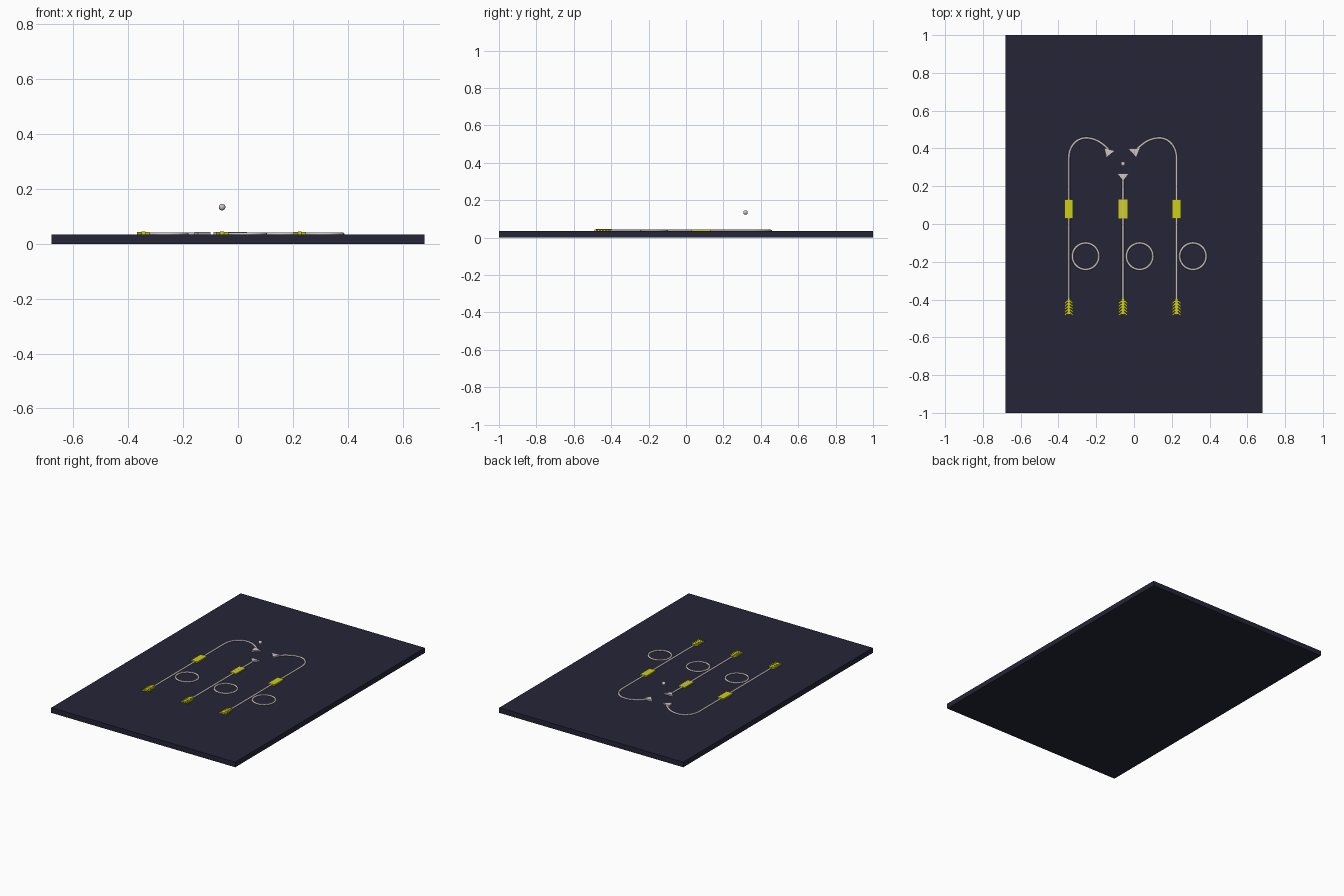
import bpy, math
from mathutils import Vector

old = bpy.data.objects.get("Cube")
if old:
    bpy.data.objects.remove(old)


def material(name, rgb):
    m = bpy.data.materials.new(name)
    m.use_nodes = True
    m.diffuse_color = (*rgb, 1)
    m.node_tree.nodes["Principled BSDF"].inputs["Base Color"].default_value = (*rgb, 1)
    return m


NAVY = material("dark navy", (0.018, 0.018, 0.038))
SILVER = material("pale silver", (0.62, 0.55, 0.54))
YELLOW = material("yellow", (0.62, 0.62, 0.01))
TOP = 0.034          # upper face of the board
LINE = 0.006         # half width of the raised lines


def prism(name, outline, z0, z1, mat):
    """Solid plate from a counter-clockwise outline."""
    n = len(outline)
    verts = [(x, y, z) for z in (z0, z1) for x, y in outline]
    faces = [tuple(reversed(range(n))), tuple(range(n, 2 * n))]
    faces += [(i, (i + 1) % n, n + (i + 1) % n, n + i) for i in range(n)]
    me = bpy.data.meshes.new(name)
    me.from_pydata(verts, [], faces)
    me.materials.append(mat)
    ob = bpy.data.objects.new(name, me)
    bpy.context.collection.objects.link(ob)
    return ob


def box(name, x, y0, y1, half, z0, z1, mat):
    return prism(name, [(x - half, y0), (x + half, y0), (x + half, y1), (x - half, y1)], z0, z1, mat)


def tube(name, points, closed=False):
    """Thin round line lying on the board."""
    cu = bpy.data.curves.new(name, "CURVE")
    cu.dimensions = "3D"
    cu.bevel_depth = LINE
    cu.bevel_resolution = 2
    cu.use_fill_caps = True
    sp = cu.splines.new("POLY")
    sp.points.add(len(points) - 1)
    for p, (x, y) in zip(sp.points, points):
        p.co = (x, y, TOP + 0.002, 1)
    sp.use_cyclic_u = closed
    cu.materials.append(SILVER)
    ob = bpy.data.objects.new(name, cu)
    bpy.context.collection.objects.link(ob)


def bezier(a, b, c, d, n=14):
    a, b, c, d = map(Vector, (a, b, c, d))
    return [tuple(a * (1-t)**3 + b * 3*t*(1-t)**2 + c * 3*t*t*(1-t) + d * t**3)
            for t in (i / n for i in range(n + 1))]


def hook(x, side):
    """Shaft that bends over towards the middle; side is the bend direction."""
    rise = bezier((x, 0.35), (x, 0.41), (x + side * 0.04, 0.455), (x + side * 0.09, 0.455))
    fall = bezier(rise[-1], (x + side * 0.14, 0.455), (x + side * 0.175, 0.43), (x + side * 0.21, 0.395))
    return [(x, -0.40)] + rise + fall[1:]


# Board
box("board", 0, -1, 1, 0.68, 0, TOP, NAVY)

# Three shafts
LEFT, MID, RIGHT = 0.225, -0.058, -0.345
tube("right_shaft", hook(RIGHT, 1))
tube("left_shaft", hook(LEFT, -1))
tube("middle_shaft", [(MID, -0.40), (MID, 0.25)])

# Arrowheads
prism("middle_head", [(MID - 0.032, 0.268), (MID, 0.228), (MID + 0.032, 0.268)], TOP, 0.043, SILVER)
prism("right_head", [(-0.158, 0.402), (-0.146, 0.352), (-0.100, 0.388)], TOP, 0.043, SILVER)
prism("left_head", [(-0.030, 0.398), (0.012, 0.352), (0.032, 0.402)], TOP, 0.043, SILVER)

# Rings beside the shafts
for name, cx in (("right", -0.256), ("middle", 0.030), ("left", 0.312)):
    angles = [math.tau * i / 40 for i in range(40)]
    tube(name + "_ring", [(cx + 0.070 * math.cos(a), -0.171 + 0.070 * math.sin(a)) for a in angles], True)

# Sleeves and feathered tails
for name, x in (("right", RIGHT), ("middle", MID), ("left", LEFT)):
    sleeve_top = 0.041 if name == "middle" else 0.0425
    box(name + "_sleeve", x, 0.03, 0.13, 0.023, TOP, sleeve_top, YELLOW)
    box(name + "_quill", x, -0.48, -0.395, 0.007, TOP, 0.045, YELLOW)
    for i in range(5):
        y = -0.413 - i * 0.0155
        prism(f"{name}_feather_{i + 1}",
              [(x - 0.023, y - 0.013), (x, y + 0.006), (x + 0.023, y - 0.013),
               (x + 0.023, y - 0.003), (x, y + 0.017), (x - 0.023, y - 0.003)],
              TOP, 0.044, YELLOW)

# Floating bead
bpy.ops.mesh.primitive_uv_sphere_add(segments=20, ring_count=12, radius=0.012, location=(MID, 0.318, 0.134))
bead = bpy.context.object
bead.name = "bead"
bead.data.materials.append(SILVER)
bpy.ops.object.shade_smooth()
